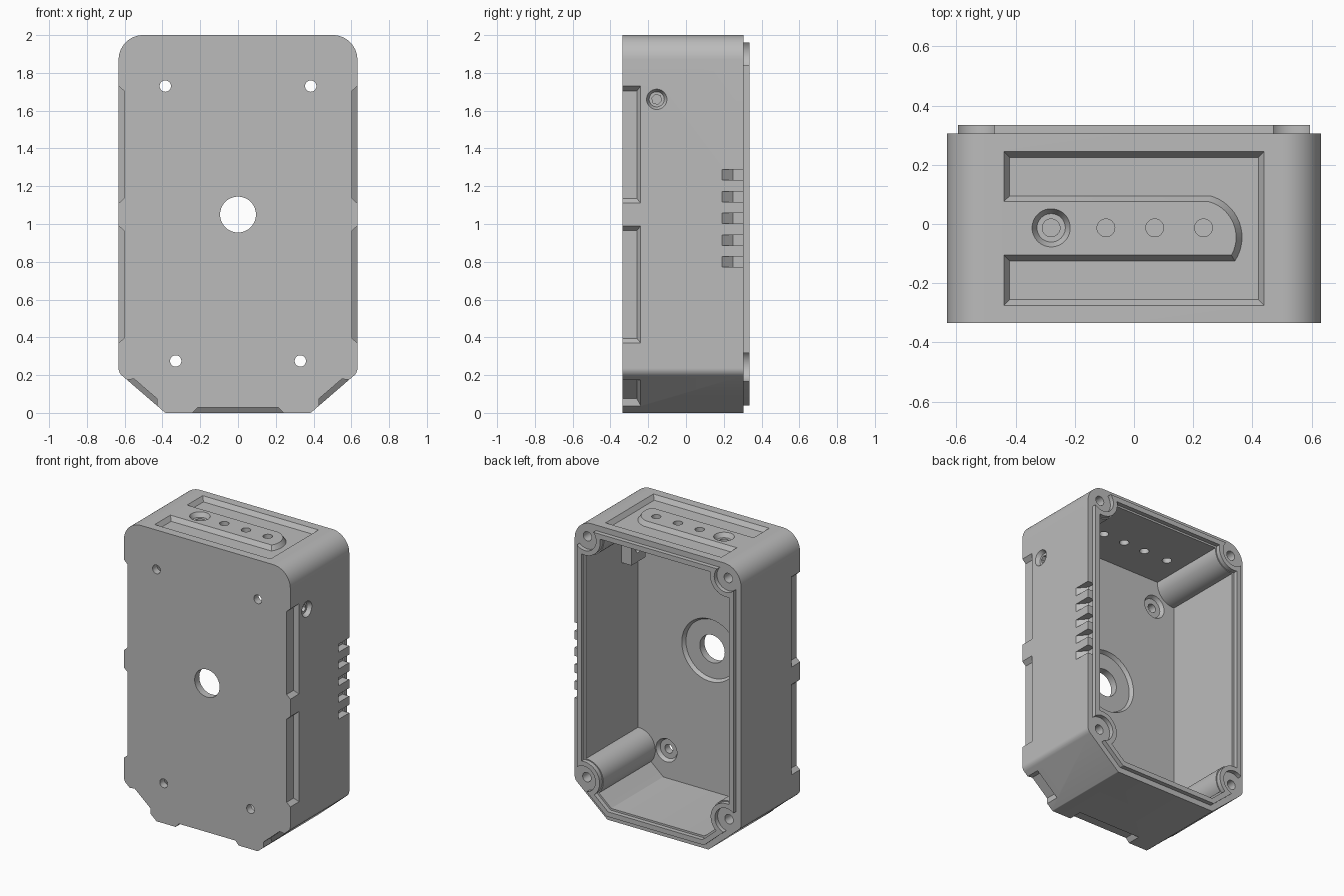
import bpy, bmesh
from math import sin, cos, tan, pi, radians, asin
from mathutils import Vector

cube = bpy.data.objects.get("Cube")
if cube:
    bpy.data.objects.remove(cube, do_unlink=True)

grey = bpy.data.materials.new("plain_grey")
grey.use_nodes = True
GREY = (0.5, 0.5, 0.5, 1)
grey.diffuse_color = GREY
grey.node_tree.nodes["Principled BSDF"].inputs["Base Color"].default_value = GREY

FRONT, RIM, FLOOR = -0.335, 0.305, -0.26


def hull(name, pts):
    """Convex solid around the given points."""
    bm = bmesh.new()
    for p in pts:
        bm.verts.new(p)
    res = bmesh.ops.convex_hull(bm, input=bm.verts)
    junk = [g for g in res["geom_interior"] + res["geom_unused"] if isinstance(g, bmesh.types.BMVert)]
    if junk:
        bmesh.ops.delete(bm, geom=list(set(junk)), context="VERTS")
    bmesh.ops.dissolve_limit(bm, angle_limit=0.002, verts=bm.verts, edges=bm.edges)
    bmesh.ops.recalc_face_normals(bm, faces=bm.faces)
    mesh = bpy.data.meshes.new(name)
    bm.to_mesh(mesh)
    bm.free()
    mesh.materials.append(grey)
    ob = bpy.data.objects.new(name, mesh)
    bpy.context.scene.collection.objects.link(ob)
    return ob


def slab(name, outline, y0, y1):
    return hull(name, [(x, y, z) for y in (y0, y1) for x, z in outline])


def rod(start, end, r0, r1=None, n=40):
    """Cylinder or cone between two points."""
    a, b = Vector(start), Vector(end)
    d = b - a
    u = d.orthogonal().normalized()
    v = d.normalized().cross(u)
    rings = ((a, r0), (b, r0 if r1 is None else r1))
    return hull("cutter", [c + r * (u * cos(2 * pi * i / n) + v * sin(2 * pi * i / n))
                           for c, r in rings for i in range(n)])


def box(x0, x1, y0, y1, z0, z1, name="cutter"):
    return hull(name, [(x, y, z) for x in (x0, x1) for y in (y0, y1) for z in (z0, z1)])


def boolean(target, tool, op="DIFFERENCE"):
    mod = target.modifiers.new("bool", "BOOLEAN")
    mod.operation, mod.solver, mod.object = op, "EXACT", tool
    bpy.context.view_layer.objects.active = target
    bpy.ops.object.modifier_apply(modifier=mod.name)
    bpy.data.objects.remove(tool, do_unlink=True)


# Case outline: rounded top corners, chamfered bottom corners
half = [(0.385, 0, 0.015), (0.632, 0.213, 0.05), (0.632, 2, 0.13)]
corners = half + [(-x, z, r) for x, z, r in reversed(half)]


def outline(inset=0.0):
    """Case outline moved inwards, with its corners rounded."""
    pts = [Vector((x, z)) for x, z, r in corners]
    n, out = len(pts), []
    for i, p in enumerate(pts):
        d0 = (p - pts[i - 1]).normalized()
        d1 = (pts[(i + 1) % n] - p).normalized()
        n0, n1 = Vector((-d0.y, d0.x)), Vector((-d1.y, d1.x))
        bis = (n0 + n1).normalized()
        r = max(corners[i][2] - inset, 0.005)
        centre = p + bis * ((inset + r) / bis.dot(n0))
        turn = d0.angle(d1)
        start = Vector((-n0.x, -n0.y))
        steps = 14
        for k in range(steps + 1):
            a = turn * k / steps
            out.append((centre.x + r * (start.x * cos(a) - start.y * sin(a)),
                        centre.y + r * (start.x * sin(a) + start.y * cos(a))))
    return out


bosses = [(s * x, z) for s in (1, -1) for x, z in ((0.535, 1.905), (0.54, 0.25))]


def without_bosses(ob, r):
    for x, z in bosses:
        boolean(ob, rod((x, -0.5, z), (x, 0.6, z), r, n=56))
    return ob


# Hollow case with screw bosses left standing in the corners
case = slab("case", outline(), FRONT, RIM)
boolean(case, without_bosses(slab("cutter", outline(0.085), FLOOR, 0.45), 0.125))
for x, z in bosses:
    boolean(case, rod((x, 0.0, z), (x, 0.4, z), 0.032))


# Sloped pockets along the front edge of the sides, chamfers and bottom
def pocket(px, pz, nx, nz, size):
    n = Vector((nx, 0, nz)).normalized()
    u = Vector((-n.z, 0, n.x))
    pts = []
    for k in (-1, 1):
        for s in (-1, 1):
            for y in (-0.4, -0.24 + 0.02 * k):
                pts.append(Vector((px, y, pz)) + n * (0.028 * k) + u * (s * (size + 0.025 * k)))
    boolean(case, hull("cutter", pts))


for s in (1, -1):
    for z in (0.68, 1.42):
        pocket(s * 0.632, z, s, 0, 0.31)
    pocket(s * 0.508, 0.1065, s * 0.213, -0.247, 0.105)
pocket(0, 0, 0, -1, 0.24)

# Ramped vent slots on one side
for i in range(5):
    z = 0.8 + 0.115 * i
    profile = [(0.7, 0.11), (0.632, 0.19), (0.58, 0.25), (0.58, 0.4), (0.7, 0.4)]
    boolean(case, hull("cutter", [(x, y, z + h) for x, y in profile for h in (-0.028, 0.028)]))

# Mounting holes and cable hole through the front wall, recessed inside
for x, z, r, seat in ([(s * 0.385, 1.73, 0.03, 0.065) for s in (1, -1)]
                      + [(s * 0.33, 0.275, 0.03, 0.065) for s in (1, -1)]
                      + [(0, 1.05, 0.095, 0.2)]):
    boolean(case, rod((x, FLOOR - 0.025, z), (x, FLOOR + 0.01, z), seat, seat + 0.02))
    boolean(case, rod((x, -0.5, z), (x, -0.2, z), r))


# U-shaped recess on top around a raised bar
def bar_section(k):
    cx, cy, r = 0.22, -0.045, 0.125 + 0.02 * k
    low = -0.105 - 0.02 * k
    a1 = radians(75)
    a0 = asin((low - cy) / r)
    arc = [(cx + r * cos(a0 + (a1 - a0) * i / 16), cy + r * sin(a0 + (a1 - a0) * i / 16))
           for i in range(17)]
    pts = arc + [(-0.6, arc[-1][1]), (-0.6, low)]
    return [(x, y, 2 - 0.03 * k) for x, y in pts]


recess = hull("cutter", [(s * (0.44 - 0.02 * k), -0.015 + t * (0.26 - 0.02 * k), 2 - 0.03 * k)
                         for k in (-1, 1) for s in (1, -1) for t in (1, -1)])
boolean(recess, hull("cutter", bar_section(-1.2) + bar_section(1.2)))
boolean(case, recess)

# Indicator holes and socket on the top
for x in (-0.28, -0.095, 0.07, 0.235):
    boolean(case, rod((x, -0.013, 1.8), (x, -0.013, 2.1), 0.03))
boolean(case, rod((-0.28, -0.013, 1.97), (-0.28, -0.013, 2.01), 0.048, 0.07))

# Side socket with an open holder on the inner wall
Y, Z = -0.155, 1.66
holder = box(0.47, 0.56, Y - 0.075, Y + 0.075, Z - 0.085, Z + 0.085)
boolean(holder, box(0.49, 0.53, Y - 0.05, Y + 0.05, Z - 0.055, Z + 0.2))
boolean(case, holder, "UNION")
boolean(case, rod((0.4, Y, Z), (0.7, Y, Z), 0.027, n=6))
boolean(case, rod((0.605, Y, Z), (0.64, Y, Z), 0.04, 0.058))

# Raised sealing lip that bends round the screw holes
lip = without_bosses(slab("sealing_lip", outline(0.038), RIM - 0.002, 0.335), 0.086)
boolean(lip, without_bosses(slab("cutter", outline(0.072), 0.2, 0.4), 0.118))

for ob in (case, lip):
    bpy.ops.object.select_all(action="DESELECT")
    ob.select_set(True)
    bpy.context.view_layer.objects.active = ob
    bpy.ops.object.shade_smooth_by_angle(angle=radians(22))
